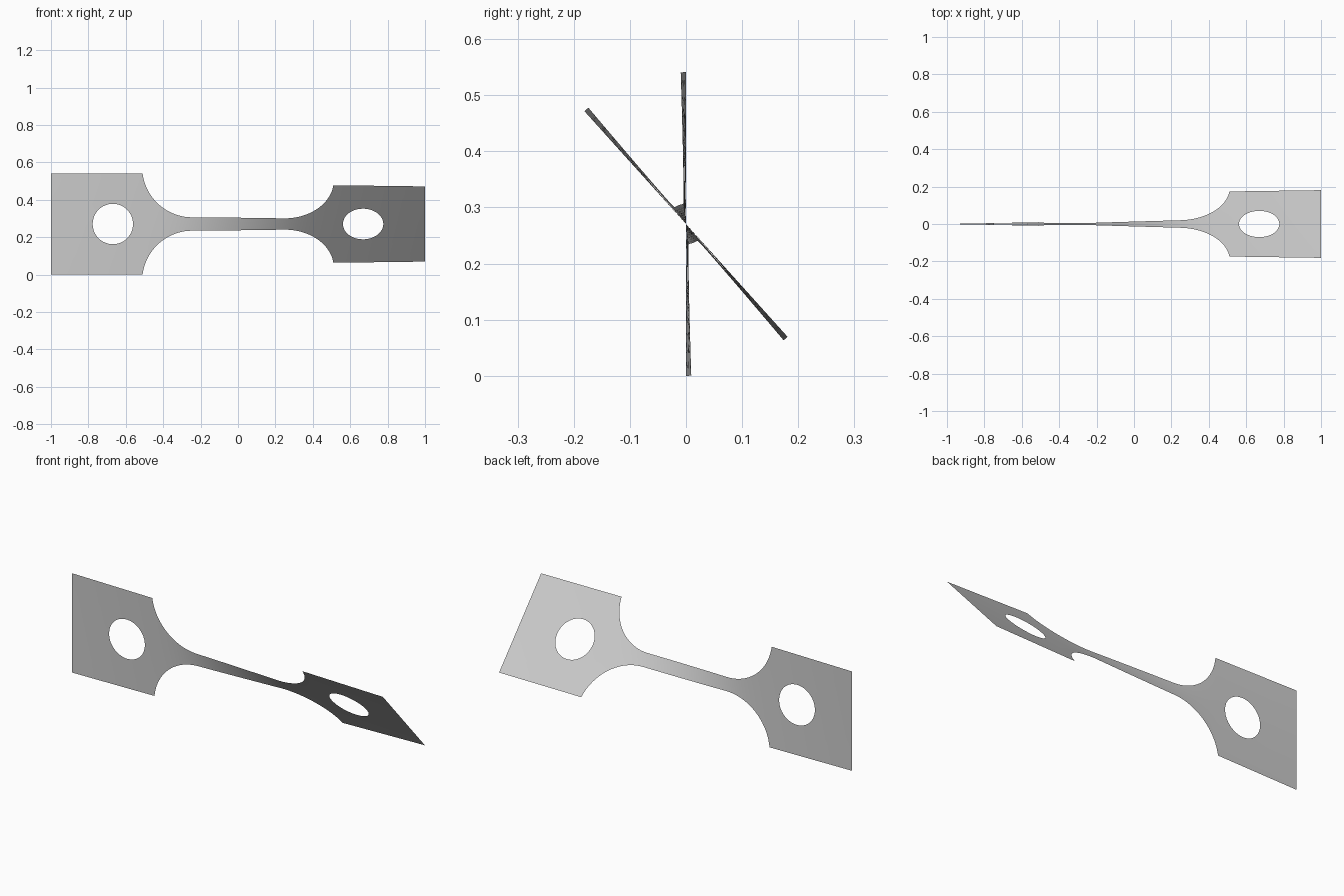
import bpy, bmesh, math
from mathutils import Vector

cube = bpy.data.objects.get("Cube")
if cube:
    bpy.data.objects.remove(cube)

HALF = 0.2705               # half height of the grip tabs
NECK = 0.036                # half height of the narrow strip
RADIUS = 0.267              # shoulder fillet
FILLET_X = 0.245
HOLE_X, HOLE_R = 0.669, 0.108
TWIST = math.radians(42)
ROWS = 16
SWEEP = math.acos((NECK + RADIUS - HALF) / RADIUS)
TAB_X = FILLET_X + RADIUS * math.sin(SWEEP)


def half_height(x):
    x = abs(x)
    if x <= FILLET_X:
        return NECK
    if x >= TAB_X:
        return HALF
    return NECK + RADIUS - math.sqrt(RADIUS ** 2 - (x - FILLET_X) ** 2)


# Narrow sections twist more than wide ones
STEPS = 800
angles = [0.0]
for i in range(STEPS):
    angles.append(angles[-1] + half_height((i + 0.5) * 2 / STEPS - 1) ** -1.25)


def twist(p):
    f = min(max((p.x + 1) / 2 * STEPS, 0), STEPS)
    i = min(int(f), STEPS - 1)
    a = angles[i] + (angles[i + 1] - angles[i]) * (f - i)
    a *= TWIST / angles[-1]
    return Vector((p.x, -p.z * math.sin(a), HALF + p.z * math.cos(a)))


def skin(bm, lines):
    """Bridge successive rows of points with quads."""
    rows = [[bm.verts.new((x, 0, z)) for x, z in line] for line in lines]
    for a, b in zip(rows, rows[1:]):
        for i in range(len(a) - 1):
            bm.faces.new((a[i], b[i], b[i + 1], a[i + 1]))


bm = bmesh.new()

# Narrow strip with its curved shoulders
arc = [SWEEP * i / 20 for i in range(21)]
side = [(FILLET_X + RADIUS * math.sin(a), NECK + RADIUS * (1 - math.cos(a))) for a in arc]
stations = [(-x, w) for x, w in reversed(side)]
stations += [(FILLET_X * i / 10, NECK) for i in range(-9, 10)] + side
skin(bm, [[(x, w * (2 * j / ROWS - 1)) for j in range(ROWS + 1)] for x, w in stations])

# Grip tabs, each a rectangle around a round hole
for s in (-1, 1):
    corners = [(TAB_X, -HALF), (1, -HALF), (1, HALF), (TAB_X, HALF), (TAB_X, -HALF)]
    outer = []
    for (x0, z0), (x1, z1) in zip(corners, corners[1:]):
        outer += [(x0 + (x1 - x0) * i / ROWS, z0 + (z1 - z0) * i / ROWS) for i in range(ROWS)]
    outer.append(corners[0])
    rings = []
    for k in range(7):
        t = k / 6
        ring = []
        for x, z in outer:
            a = math.atan2(z, x - HOLE_X)
            hx, hz = HOLE_X + HOLE_R * math.cos(a), HOLE_R * math.sin(a)
            ring.append((s * (hx + (x - hx) * t), hz + (z - hz) * t))
        rings.append(ring)
    skin(bm, rings)

bmesh.ops.remove_doubles(bm, verts=bm.verts, dist=0.0001)
for f in bm.faces:
    f.normal_update()
    if f.normal.y > 0:
        f.normal_flip()
for v in bm.verts:
    v.co = twist(v.co)

mesh = bpy.data.meshes.new("twisted_test_strip")
bm.to_mesh(mesh)
bm.free()
strip = bpy.data.objects.new("twisted_test_strip", mesh)
bpy.context.collection.objects.link(strip)

# Plain grey sheet
grey = bpy.data.materials.new("light_grey")
grey.use_nodes = True
colour = (0.6, 0.6, 0.6, 1)
grey.diffuse_color = colour
grey.node_tree.nodes["Principled BSDF"].inputs["Base Color"].default_value = colour
mesh.materials.append(grey)

bpy.context.view_layer.objects.active = strip
strip.select_set(True)
bpy.ops.object.shade_smooth_by_angle()
